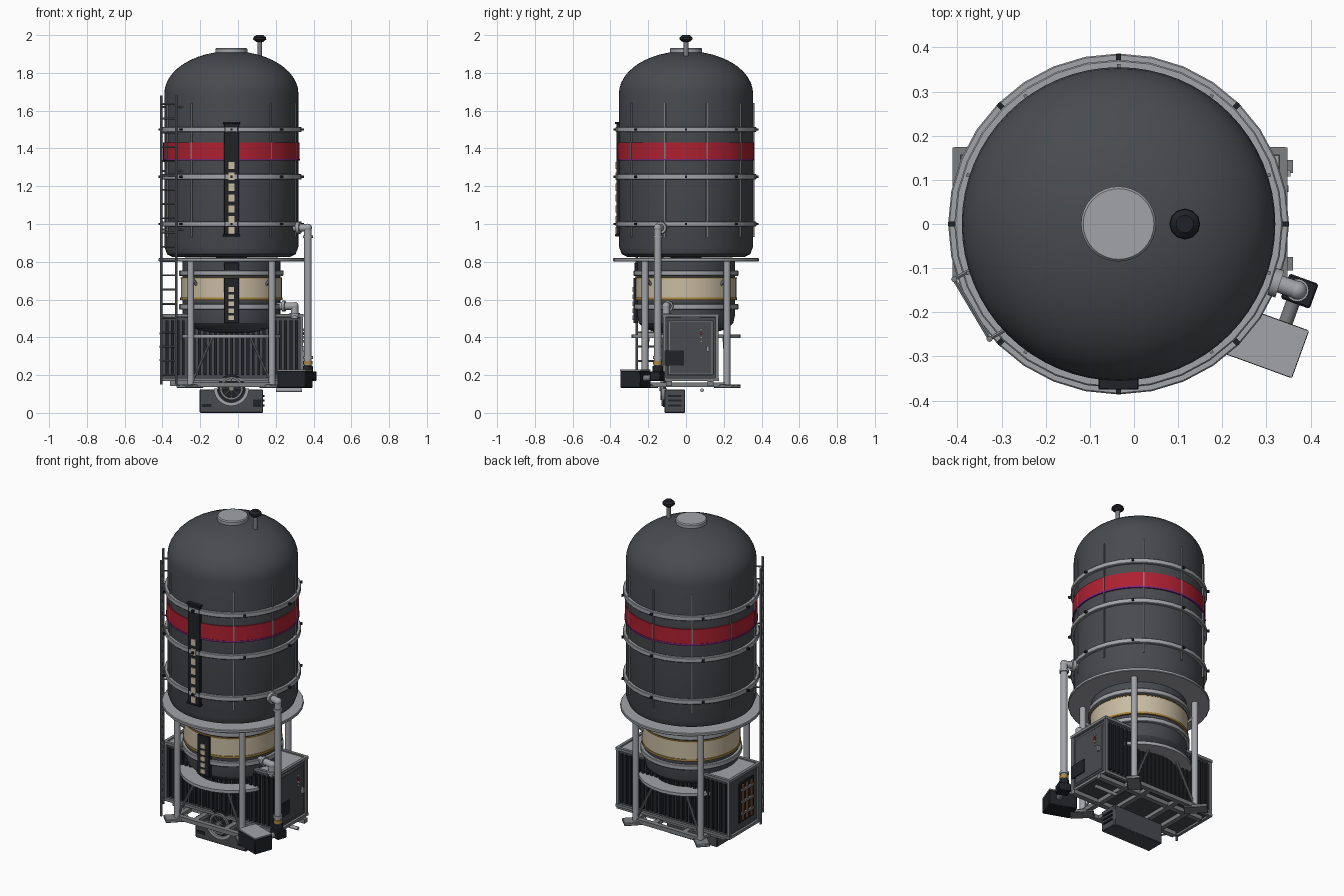
import bpy, bmesh, math
from mathutils import Matrix, Vector

if "Cube" in bpy.data.objects:
    bpy.data.objects.remove(bpy.data.objects["Cube"])

CX = -0.035  # tank axis


def material(name, r, g, b):
    m = bpy.data.materials.new(name)
    m.diffuse_color = (r, g, b, 1)
    m.use_nodes = True
    m.node_tree.nodes["Principled BSDF"].inputs["Base Color"].default_value = m.diffuse_color
    return m


DARK = material("dark_grey", 0.065, 0.07, 0.078)
BLACK = material("black", 0.015, 0.016, 0.02)
LIGHT = material("light_grey", 0.36, 0.37, 0.39)
MID = material("mid_grey", 0.2, 0.21, 0.22)
RED = material("red", 0.42, 0.015, 0.03)
PURPLE = material("purple", 0.2, 0.02, 0.2)
CREAM = material("cream", 0.58, 0.5, 0.36)
GOLD = material("gold", 0.4, 0.24, 0.05)
COPPER = material("copper", 0.32, 0.13, 0.06)


def box(bm, c, s, ang=0.0):
    m = Matrix.Translation(c) @ Matrix.Rotation(ang, 4, 'Z') @ Matrix.Diagonal((*s, 1))
    bmesh.ops.create_cube(bm, size=1, matrix=m)


def rod(bm, p, q, r, n=12):
    p, q = Vector(p), Vector(q)
    d = q - p
    m = Matrix.Translation((p + q) / 2) @ d.to_track_quat('Z', 'Y').to_matrix().to_4x4()
    bmesh.ops.create_cone(bm, cap_ends=True, segments=n, radius1=r, radius2=r, depth=d.length, matrix=m)


def pipe(bm, pts, r):
    for a, b in zip(pts, pts[1:]):
        rod(bm, a, b, r, 16)
    for p in pts[1:-1]:
        bmesh.ops.create_uvsphere(bm, u_segments=16, v_segments=8, radius=r * 1.08, matrix=Matrix.Translation(p))


def lathe(bm, prof, n=48, x=CX, y=0.0, closed=False):
    vs = [bm.verts.new((x + r, y, z)) for r, z in prof]
    es = [bm.edges.new(e) for e in zip(vs, vs[1:])]
    if closed:
        es.append(bm.edges.new((vs[-1], vs[0])))
    bmesh.ops.spin(bm, geom=vs + es, cent=(x, y, 0), axis=(0, 0, 1), angle=2 * math.pi, steps=n, use_merge=True)
    bmesh.ops.remove_doubles(bm, verts=bm.verts, dist=1e-5)


def ring(bm, r0, r1, z0, z1, n=32):
    lathe(bm, [(r0, z0), (r1, z0), (r1, z1), (r0, z1)], n, closed=True)


def part(name, mat, build, bevel=0.0):
    bm = bmesh.new()
    build(bm)
    bmesh.ops.recalc_face_normals(bm, faces=bm.faces)
    me = bpy.data.meshes.new(name)
    bm.to_mesh(me)
    bm.free()
    me.materials.append(mat)
    me.polygons.foreach_set("use_smooth", [True] * len(me.polygons))
    me.set_sharp_from_angle(angle=math.radians(32))
    ob = bpy.data.objects.new(name, me)
    bpy.context.collection.objects.link(ob)
    if bevel:
        mod = ob.modifiers.new("bevel", 'BEVEL')
        mod.width, mod.segments = bevel, 1
    return ob


def polar(r, deg, z):
    a = math.radians(deg)
    return (CX + r * math.cos(a), r * math.sin(a), z)


# main tank with domed top, and narrower lower tank
dome = [(0.355 * math.cos(t), 1.69 + 0.225 * math.sin(t)) for t in [i * math.pi / 24 for i in range(12)]]
part("main_tank", DARK, lambda b: lathe(b, [(0, 0.82), (0.31, 0.825), (0.34, 0.84), (0.355, 0.88)] + dome + [(0, 1.916)], 64))
part("lower_tank", DARK, lambda b: lathe(b, [(0, 0.42), (0.15, 0.425), (0.22, 0.445), (0.25, 0.475), (0.26, 0.52), (0.26, 0.81), (0, 0.81)]))
part("top_hatch", LIGHT, lambda b: lathe(b, [(0, 1.9), (0.085, 1.9), (0.085, 1.926), (0.08, 1.932), (0, 1.932)], 32))
part("vent_stem", MID, lambda b: rod(b, (0.115, 0, 1.86), (0.115, 0, 1.97), 0.013))
part("vent_cap", BLACK, lambda b: lathe(b, [(0, 1.962), (0.02, 1.965), (0.035, 1.978), (0.033, 1.988), (0.02, 2.0), (0, 2.0)], 12, 0.115))

# coloured bands
part("red_band", RED, lambda b: ring(b, 0.34, 0.361, 1.345, 1.432, 64))
part("purple_line", PURPLE, lambda b: ring(b, 0.34, 0.363, 1.335, 1.345, 64))
part("cream_band", CREAM, lambda b: ring(b, 0.25, 0.267, 0.61, 0.712, 48))
part("gold_line", GOLD, lambda b: (ring(b, 0.25, 0.271, 0.598, 0.61, 48), ring(b, 0.25, 0.269, 0.712, 0.717, 48)))


# clamp rings, platform and support ring
def clamps(b):
    for z in (1.5, 1.25, 1.0):
        ring(b, 0.345, 0.372, z - 0.014, z + 0.014)
    for z in (0.74, 0.562):
        ring(b, 0.25, 0.277, z - 0.014, z + 0.014)


part("clamp_rings", LIGHT, clamps, 0.003)
part("platform_ring", LIGHT, lambda b: ring(b, 0.25, 0.386, 0.802, 0.82), 0.003)
part("support_ring", LIGHT, lambda b: ring(b, 0.2, 0.288, 0.396, 0.414))


def bolts(b):
    for z in (1.5, 1.25, 1.0):
        for k in range(8):
            box(b, polar(0.376, 45 * k, z), (0.018, 0.012, 0.012), math.radians(45 * k))


part("clamp_bolts", BLACK, bolts)


def ribs(b):
    for k in range(10):
        d = 18 + 36 * k
        if d != 270:
            box(b, polar(0.355, d, 1.285), (0.014, 0.008, 0.71), math.radians(d))


part("tank_ribs", MID, ribs)

# front gauge strips with lit cells
part("upper_gauge_strip", BLACK, lambda b: (box(b, (CX, -0.357, 1.237), (0.078, 0.024, 0.6)),
     box(b, (CX, -0.36, 1.535), (0.09, 0.03, 0.012)), box(b, (CX, -0.36, 0.94), (0.09, 0.03, 0.012))), 0.002)
part("lower_gauge_strip", BLACK, lambda b: (box(b, (CX, -0.268, 0.595), (0.078, 0.022, 0.24)),
     box(b, (CX, -0.262, 0.765), (0.078, 0.02, 0.06))), 0.002)
part("gauge_cells", CREAM, lambda b: (
    [box(b, (CX, -0.37, 0.965 + 0.0575 * k), (0.032, 0.008, 0.038)) for k in range(7)],
    [box(b, (CX, -0.28, 0.503 + 0.0375 * k), (0.03, 0.008, 0.025)) for k in range(5)]))


# legs, foot plates and base frame
def legs(b):
    for sx in (-1, 1):
        for sy in (-1, 1):
            x, y = CX + 0.215 * sx, 0.217 * sy
            rod(b, (x, y, 0.14), (x, y, 0.805), 0.018, 12)
            rod(b, (x, y, 0.72), (CX + 0.17 * sx, 0.17 * sy, 0.66), 0.009, 8)


def feet(b):
    for d in (45, 135, 225, 315):
        box(b, polar(0.31, d, 0.14), (0.13, 0.075, 0.018), math.radians(d))


def frame(b):
    for s in (-1, 1):
        box(b, (CX, 0.217 * s, 0.15), (0.44, 0.028, 0.024))
        box(b, (CX + 0.215 * s, 0, 0.15), (0.028, 0.44, 0.024))
        box(b, (CX + 0.1 * s, 0, 0.15), (0.03, 0.42, 0.022))
        box(b, (0.0, 0.02 + 0.11 * s, 0.155), (0.72, 0.03, 0.025))


def braces(b):
    for sx in (-1, 1):
        for sy in (-1, 1):
            rod(b, (CX + 0.21 * sx, 0.217 * sy, 0.16), (CX + 0.1 * sx, 0.2 * sy, 0.4), 0.007, 8)


part("legs", LIGHT, legs)
part("foot_plates", MID, feet, 0.003)
part("base_frame", MID, frame)
part("diagonal_braces", MID, braces)

# machine cabinet with fins
part("cabinet", DARK, lambda b: box(b, (-0.032, 0.025, 0.345), (0.73, 0.27, 0.33)), 0.004)


def trim(b):
    for z in (0.177, 0.515):
        for y in (-0.115, 0.165):
            box(b, (-0.032, y, z), (0.75, 0.018, 0.016))
        for x in (-0.402, 0.338):
            box(b, (x, 0.025, z), (0.018, 0.296, 0.016))
    for x in (-0.4, 0.336):
        for y in (-0.113, 0.163):
            box(b, (x, y, 0.346), (0.016, 0.016, 0.34))


part("cabinet_trim", MID, trim)
part("cabinet_top", LIGHT, lambda b: box(b, (-0.032, 0.025, 0.512), (0.72, 0.26, 0.008)))
part("cabinet_fins", BLACK, lambda b: [box(b, (-0.375 + 0.0285 * k, y, 0.345), (0.015, 0.016, 0.29))
     for k in range(25) for y in (-0.114, 0.164)])

# control door on the right end
part("control_door", MID, lambda b: box(b, (0.334, 0.025, 0.345), (0.008, 0.24, 0.29)), 0.003)
part("door_panel", DARK, lambda b: box(b, (0.338, 0.025, 0.345), (0.008, 0.222, 0.272)))
part("door_window", BLACK, lambda b: box(b, (0.342, -0.062, 0.29), (0.012, 0.105, 0.08)))
part("door_handle", LIGHT, lambda b: (box(b, (0.347, 0.115, 0.34), (0.014, 0.014, 0.03)), rod(b, (0.34, 0.085, 0.12), (0.2, 0.085, 0.12), 0.01)))
for i, m in enumerate((LIGHT, RED, CREAM, LIGHT)):
    part(f"indicator_{i + 1}", m, lambda b: rod(b, (0.335, 0.08, 0.44 - 0.02 * i), (0.35, 0.08, 0.44 - 0.02 * i), 0.007, 8))

# coolant pipes on the left end
part("left_end_panel", BLACK, lambda b: box(b, (-0.398, 0.0, 0.345), (0.01, 0.14, 0.24)), 0.003)
part("copper_pipes", COPPER, lambda b: [rod(b, (-0.406, y, 0.24), (-0.406, y, 0.45), 0.008, 10) for y in (-0.04, 0.0, 0.04)])
part("copper_pipe_clips", MID, lambda b: [box(b, (-0.407, 0, z), (0.016, 0.11, 0.012)) for z in (0.28, 0.35, 0.42)])

# outlet pipes, collars, valve block and pump box
PX, PY = 0.37, -0.15
part("outer_pipe", LIGHT, lambda b: (pipe(b, [(0.27, -0.115, 0.98), (PX, PY, 0.98), (PX, PY, 0.2)], 0.02),
     rod(b, (0.312, -0.13, 0.98), (0.33, -0.136, 0.98), 0.032, 16),
     rod(b, (PX, PY, 0.925), (PX, PY, 0.94), 0.026, 16), rod(b, (PX, PY, 0.285), (PX, PY, 0.3), 0.026, 16)))
part("inner_pipe", LIGHT, lambda b: (pipe(b, [(0.18, -0.085, 0.565), (0.3, -0.105, 0.565), (0.3, -0.105, 0.5)], 0.02),
     rod(b, (0.235, -0.094, 0.565), (0.25, -0.097, 0.565), 0.029, 16), rod(b, (0.3, -0.105, 0.515), (0.3, -0.105, 0.53), 0.028, 16)))
part("pipe_collar", GOLD, lambda b: rod(b, (PX, PY, 0.255), (PX, PY, 0.275), 0.024, 16))
ROT = math.radians(-20)
part("valve_block", BLACK, lambda b: (box(b, (PX + 0.005, PY - 0.002, 0.195), (0.07, 0.06, 0.05), ROT), rod(b, (PX, PY, 0.2), (PX, PY, 0.25), 0.027, 12)), 0.004)
part("pump_link", MID, lambda b: rod(b, (PX, PY, 0.19), (0.33, -0.26, 0.18), 0.016))
part("pump_box", BLACK, lambda b: box(b, (0.302, -0.268, 0.178), (0.16, 0.115, 0.09), ROT), 0.004)
part("pump_lid", LIGHT, lambda b: box(b, (0.302, -0.268, 0.226), (0.158, 0.113, 0.007), ROT))

# lower blower box with fan wheel
part("blower_box", DARK, lambda b: box(b, (CX, -0.06, 0.062), (0.335, 0.11, 0.124)), 0.004)
part("blower_details", BLACK, lambda b: (box(b, (0.103, -0.117, 0.05), (0.045, 0.01, 0.04)), box(b, (-0.165, -0.117, 0.04), (0.05, 0.008, 0.015)),
     [box(b, (0.136, -0.06, 0.04 + 0.025 * k), (0.008, 0.07, 0.01)) for k in range(3)]))


def wheel_ring(b, r0, r1, y0, y1, a0, a1):
    vs = [b.verts.new((CX + r * math.cos(a0), y, 0.13 + r * math.sin(a0))) for r, y in ((r0, y0), (r1, y0), (r1, y1), (r0, y1))]
    es = [b.edges.new((vs[i], vs[(i + 1) % 4])) for i in range(4)]
    bmesh.ops.spin(b, geom=vs + es, cent=(CX, 0, 0.13), axis=(0, -1, 0), angle=a1 - a0, steps=24)
    bmesh.ops.remove_doubles(b, verts=b.verts, dist=1e-5)


part("fan_shroud", LIGHT, lambda b: wheel_ring(b, 0.075, 0.093, -0.13, -0.1, math.pi, 2 * math.pi))
part("fan_disc", BLACK, lambda b: rod(b, (CX, -0.105, 0.13), (CX, -0.12, 0.13), 0.074, 24))
part("fan_wheel", MID, lambda b: (wheel_ring(b, 0.05, 0.062, -0.135, -0.12, 0, 2 * math.pi),
     rod(b, (CX, -0.11, 0.13), (CX, -0.14, 0.13), 0.015),
     [rod(b, (CX, -0.128, 0.13), (CX + 0.055 * math.cos(k * math.pi / 4), -0.128, 0.13 + 0.055 * math.sin(k * math.pi / 4)), 0.004, 6) for k in range(8)]))


# ladder
def ladder(b):
    p, q = (-0.407, -0.125), (-0.327, -0.26)
    for x, y in (p, q):
        rod(b, (x, y, 0.15), (x, y, 1.68), 0.007, 8)
        for z in (1.62, 1.28, 0.97):
            rod(b, (x, y, z), (x + 0.07, y + 0.04, z), 0.005, 6)
    for k in range(20):
        z = 0.2 + 0.0755 * k
        rod(b, (*p, z), (*q, z), 0.005, 6)


part("ladder", MID, ladder)
